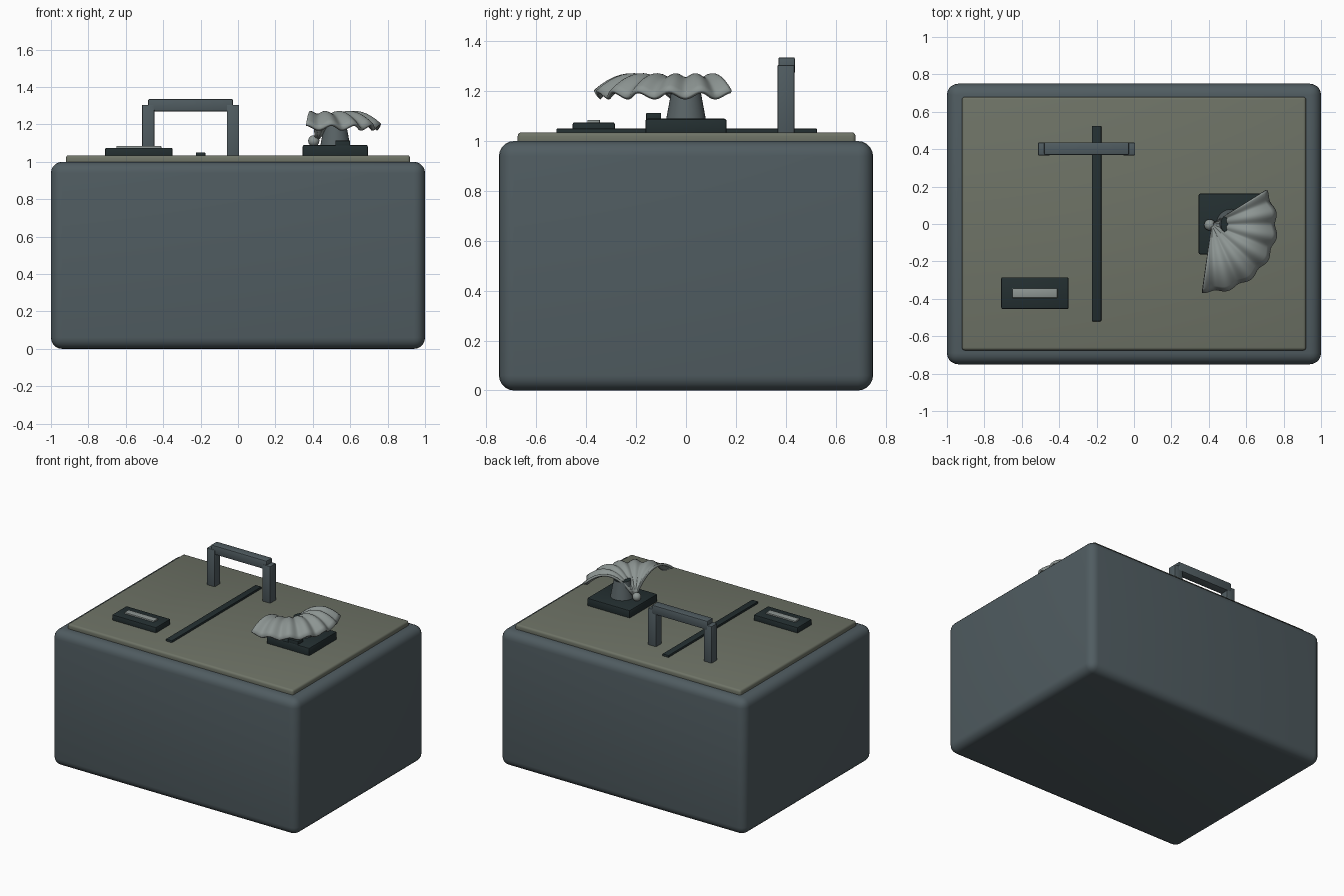
import bpy, bmesh, math

if "Cube" in bpy.data.objects:
    bpy.data.objects.remove(bpy.data.objects["Cube"])


def material(name, rgb):
    m = bpy.data.materials.new(name)
    m.diffuse_color = (*rgb, 1)
    m.use_nodes = True
    m.node_tree.nodes["Principled BSDF"].inputs["Base Color"].default_value = m.diffuse_color
    return m


SLATE = material("slate blue grey", (0.080, 0.107, 0.119))
OLIVE = material("olive grey", (0.156, 0.171, 0.133))
DARK = material("dark green black", (0.017, 0.028, 0.030))
PALE = material("pale grey", (0.265, 0.300, 0.290))
STEEL = material("mid steel grey", (0.100, 0.125, 0.132))


def finish(bm, name, *mats):
    bmesh.ops.recalc_face_normals(bm, faces=bm.faces)
    me = bpy.data.meshes.new(name)
    bm.to_mesh(me)
    bm.free()
    ob = bpy.data.objects.new(name, me)
    bpy.context.collection.objects.link(ob)
    for m in mats:
        me.materials.append(m)
    return ob


def smooth(ob, angle=40):
    bpy.ops.object.select_all(action='DESELECT')
    bpy.context.view_layer.objects.active = ob
    ob.select_set(True)
    bpy.ops.object.shade_smooth_by_angle(angle=math.radians(angle))


def box(name, x, y, z, mat, bevel=0.0, segments=2):
    """Box from (min, max) pairs with rounded edges."""
    bm = bmesh.new()
    bmesh.ops.create_cube(bm, size=1)
    for v in bm.verts:
        v.co = [r[0] + (c + 0.5) * (r[1] - r[0]) for c, r in zip(v.co, (x, y, z))]
    if bevel:
        bmesh.ops.bevel(bm, geom=bm.edges[:], offset=bevel, segments=segments,
                        profile=0.5, affect='EDGES')
    ob = finish(bm, name, mat)
    if bevel:
        smooth(ob)
    return ob


# Main case and top panel
box("case_body", (-1, 1), (-0.75, 0.75), (0, 1), SLATE, 0.06, 5)
box("top_panel", (-0.92, 0.92), (-0.675, 0.68), (0.98, 1.035), OLIVE, 0.015, 3)

# Slot strip across the panel
box("slot_strip", (-0.225, -0.175), (-0.52, 0.525), (1.02, 1.05), DARK, 0.004)

# Switch plate with pale inset
box("switch_plate", (-0.71, -0.35), (-0.455, -0.285), (1.02, 1.075), DARK, 0.008)
box("switch_bar", (-0.65, -0.41), (-0.395, -0.345), (1.06, 1.085), PALE, 0.003)

# Carry handle
for side, x in (("left", -0.48), ("right", -0.027)):
    box(f"handle_post_{side}", (x - 0.033, x + 0.033), (0.367, 0.435), (1.02, 1.305),
        SLATE, 0.005)
box("handle_grip", (-0.48, -0.027), (0.37, 0.437), (1.27, 1.336), SLATE, 0.007)

# Shell mount: base, small block, tapered post
box("mount_base", (0.345, 0.695), (-0.163, 0.163), (1.02, 1.09), DARK, 0.01)
box("mount_block", (0.52, 0.60), (-0.16, -0.10), (1.08, 1.113), DARK, 0.003)

bm = bmesh.new()
bmesh.ops.create_cone(bm, cap_ends=True, segments=32, radius1=0.08, radius2=0.056, depth=0.13)
bmesh.ops.translate(bm, verts=bm.verts[:], vec=(0.52, 0, 1.15))
bm.normal_update()
for f in bm.faces:
    f.material_index = 1 if f.normal.z > 0.9 else 0
smooth(finish(bm, "mount_post", STEEL, DARK))

# Scalloped fan shell: domed sector with radial ripples
APEX, START, END, RIBS = (0.415, 0.0), math.radians(32), math.radians(-98), 6
NT, NA = 14, 72
bm = bmesh.new()
grid = []
for i in range(NT + 1):
    t = 0.04 + 0.96 * i / NT
    row = []
    for j in range(NA + 1):
        u = j / NA
        a = START + (END - START) * u
        wave = math.cos(u * RIBS * math.tau)
        r = t * (0.335 + 0.025 * u) + 0.008 * wave * t ** 3
        z = 1.105 + 0.511 * t - 0.431 * t * t + 0.013 * wave * t
        row.append(bm.verts.new((APEX[0] + r * math.cos(a), APEX[1] + r * math.sin(a), z)))
    grid.append(row)
for i in range(NT):
    for j in range(NA):
        bm.faces.new((grid[i][j], grid[i + 1][j], grid[i + 1][j + 1], grid[i][j + 1]))
shell = finish(bm, "fan_shell", PALE)
mod = shell.modifiers.new("thickness", 'SOLIDIFY')
mod.thickness = 0.016
mod.offset = 0
smooth(shell, 50)

# Knob at the shell hinge
bm = bmesh.new()
bmesh.ops.create_uvsphere(bm, u_segments=20, v_segments=12, radius=0.03)
bmesh.ops.translate(bm, verts=bm.verts[:], vec=(0.405, -0.005, 1.112))
smooth(finish(bm, "shell_knob", PALE))
